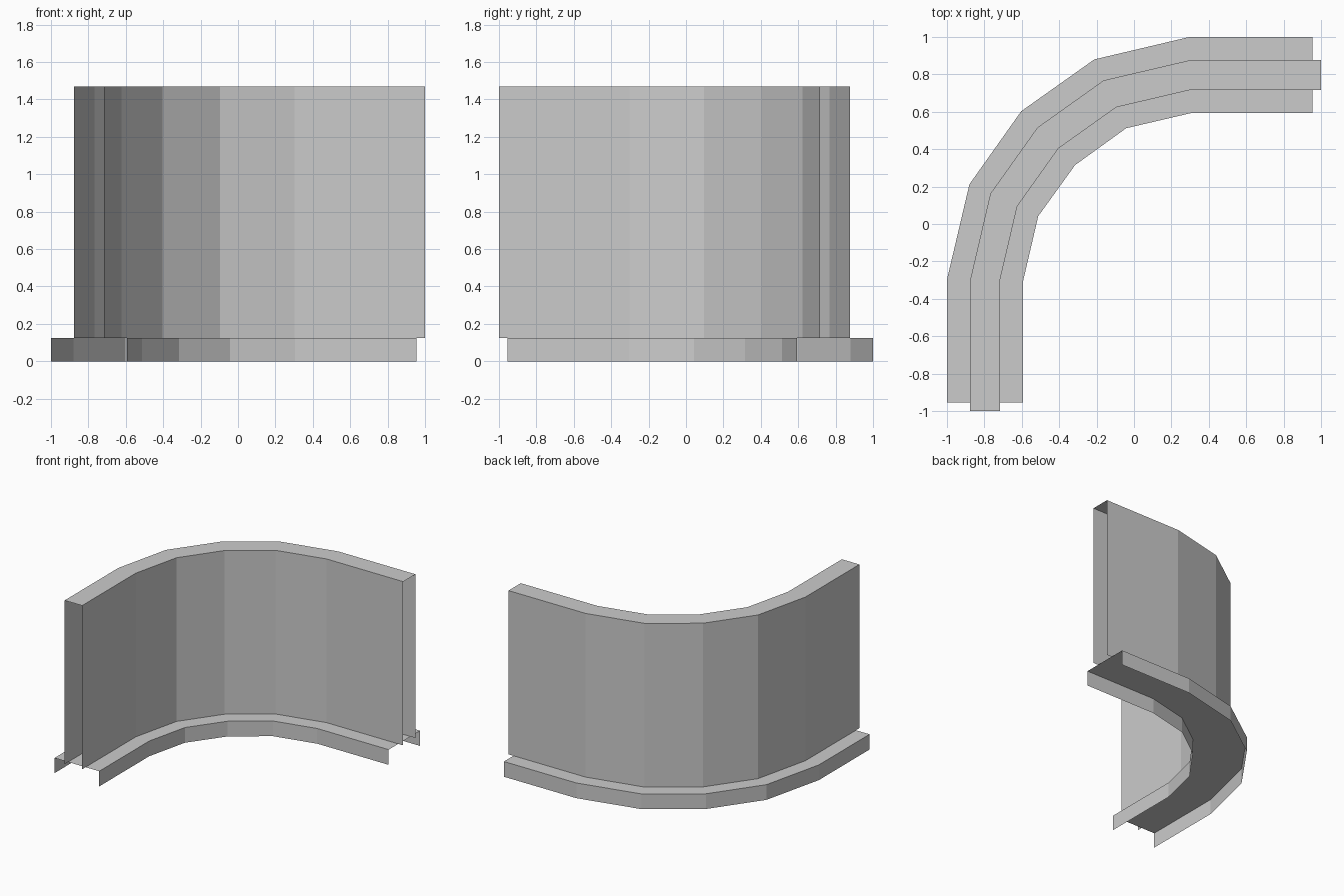
import bpy
import bmesh

cube = bpy.data.objects.get("Cube")
if cube:
    bpy.data.objects.remove(cube, do_unlink=True)

BASE_TOP = 0.125
WALL_TOP = 1.47

grey = bpy.data.materials.new("light grey")
grey.use_nodes = True
colour = (0.6, 0.6, 0.6, 1)
grey.diffuse_color = colour
grey.node_tree.nodes["Principled BSDF"].inputs["Base Color"].default_value = colour


def bend(half):
    """Complete half a bend by reflecting it across the corner diagonal."""
    return half + [(-y, -x) for x, y in reversed(half[:-1])]


def sweep(name, outer, inner, low, high):
    """Open-ended channel: outer side, top and inner side along the bend."""
    bm = bmesh.new()
    rows = []
    for a, b in zip(bend(outer), bend(inner)):
        section = [(*a, low), (*a, high), (*b, high), (*b, low)]
        rows.append([bm.verts.new(p) for p in section])
    for r, s in zip(rows, rows[1:]):
        for i in range(len(r) - 1):
            bm.faces.new((r[i], r[i + 1], s[i + 1], s[i]))
    bmesh.ops.recalc_face_normals(bm, faces=bm.faces)
    # Turn the channel so that its top faces upward
    bm.normal_update()
    if max(bm.faces, key=lambda f: abs(f.normal.z)).normal.z < 0:
        bmesh.ops.reverse_faces(bm, faces=bm.faces)
    mesh = bpy.data.meshes.new(name)
    bm.to_mesh(mesh)
    bm.free()
    mesh.materials.append(grey)
    obj = bpy.data.objects.new(name, mesh)
    bpy.context.collection.objects.link(obj)
    return obj


# Wide low plinth, open underneath
sweep("base_plinth",
      [(-1, -0.955), (-1, -0.297), (-0.88, 0.212), (-0.603, 0.603)],
      [(-0.593, -0.955), (-0.593, -0.305), (-0.512, 0.042), (-0.315, 0.315)],
      0, BASE_TOP)

# Tall hollow wall, slightly longer than the plinth
sweep("curved_wall",
      [(-0.876, -1), (-0.876, -0.3), (-0.768, 0.162), (-0.516, 0.516)],
      [(-0.717, -1), (-0.717, -0.302), (-0.624, 0.095), (-0.404, 0.404)],
      BASE_TOP, WALL_TOP)
